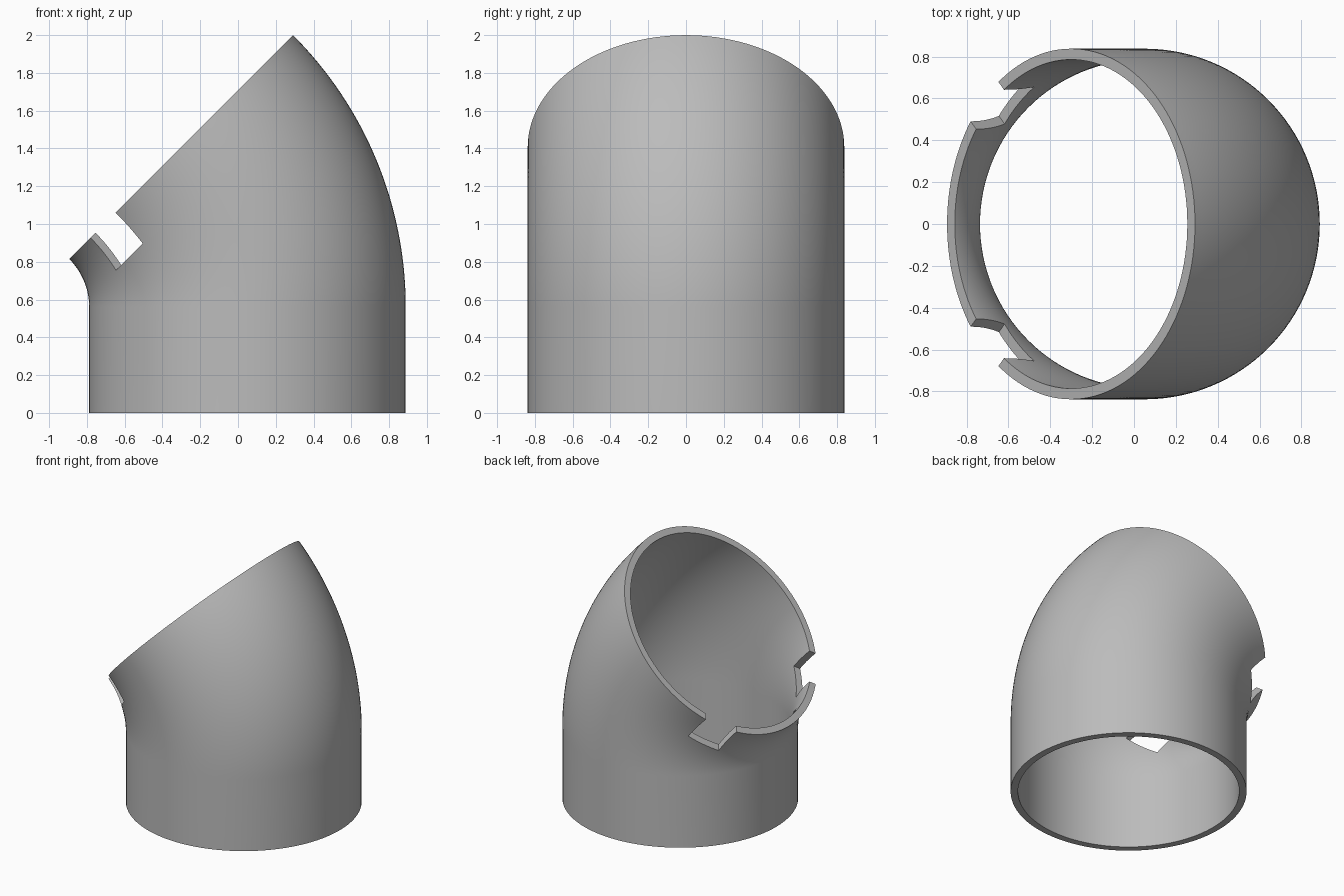
import bpy, bmesh, math
from mathutils import Vector, Matrix

cube = bpy.data.objects.get("Cube")
if cube:
    bpy.data.objects.remove(cube, do_unlink=True)

OUTER, INNER = 0.838, 0.786      # pipe radii
AXIS_X, BEND_Z = 0.05, 0.56      # pipe axis and start of bend
BEND_R = 1.198                   # bend radius of the axis
SIDES, STEPS = 128, 32
BEND = math.radians(45)
SLOT_W, SLOT_D = 0.266, 0.217

pivot = Vector((AXIS_X - BEND_R, 0, BEND_Z))

grey = bpy.data.materials.new("plain_grey")
grey.use_nodes = True
colour = (0.5, 0.5, 0.5, 1)
grey.diffuse_color = colour
grey.node_tree.nodes["Principled BSDF"].inputs["Base Color"].default_value = colour


def make_object(name, bm):
    bmesh.ops.recalc_face_normals(bm, faces=bm.faces)
    mesh = bpy.data.meshes.new(name)
    bm.to_mesh(mesh)
    bm.free()
    mesh.materials.append(grey)
    obj = bpy.data.objects.new(name, mesh)
    bpy.context.collection.objects.link(obj)
    return obj


def ring(bm, radius, drop, angle):
    """Circle across the pipe, lowered by drop or swung round the pivot."""
    verts = []
    for i in range(SIDES):
        a = math.tau * i / SIDES
        reach = BEND_R + radius * math.cos(a)
        offset = Vector((reach * math.cos(angle), radius * math.sin(a),
                         reach * math.sin(angle) - drop))
        verts.append(bm.verts.new(pivot + offset))
    return verts


# Hollow elbow: outer wall up, inner wall down, closed by the two rims
bm = bmesh.new()
stations = [(BEND_Z, 0)] + [(0, BEND * i / STEPS) for i in range(STEPS + 1)]
loops = [ring(bm, OUTER, *s) for s in stations]
loops += [ring(bm, INNER, *s) for s in reversed(stations)]
for k, low in enumerate(loops):
    high = loops[(k + 1) % len(loops)]
    for i in range(SIDES):
        j = (i + 1) % SIDES
        bm.faces.new((low[i], low[j], high[j], high[i]))
elbow = make_object("pipe_elbow", bm)

# Two straight slots in the angled rim, either side of the inner bend
across = Vector((math.cos(BEND), 0, math.sin(BEND)))
along = Vector((-math.sin(BEND), 0, math.cos(BEND)))
rim_centre = pivot + across * BEND_R
for side, label in ((-1, "front"), (1, "back")):
    radial = (Vector((0, side, 0)) - across).normalized()
    sideways = along.cross(radial)
    frame = Matrix((radial, sideways, along)).transposed().to_4x4()
    frame.translation = rim_centre + radial * 0.8
    bm = bmesh.new()
    bmesh.ops.create_cube(bm, size=1, matrix=frame @ Matrix.Diagonal((0.5, SLOT_W, 2 * SLOT_D, 1)))
    cutter = make_object(label + "_slot_cutter", bm)
    cutter.hide_render = True
    cut = elbow.modifiers.new(label + "_slot", "BOOLEAN")
    cut.operation = "DIFFERENCE"
    cut.solver = "EXACT"
    cut.object = cutter
    bpy.context.view_layer.objects.active = elbow
    bpy.ops.object.modifier_apply(modifier=cut.name)
    bpy.data.objects.remove(cutter, do_unlink=True)

# Smooth walls with crisp rims and slot edges
bpy.ops.object.select_all(action="DESELECT")
elbow.select_set(True)
bpy.context.view_layer.objects.active = elbow
bpy.ops.object.shade_smooth_by_angle(angle=math.radians(30))
